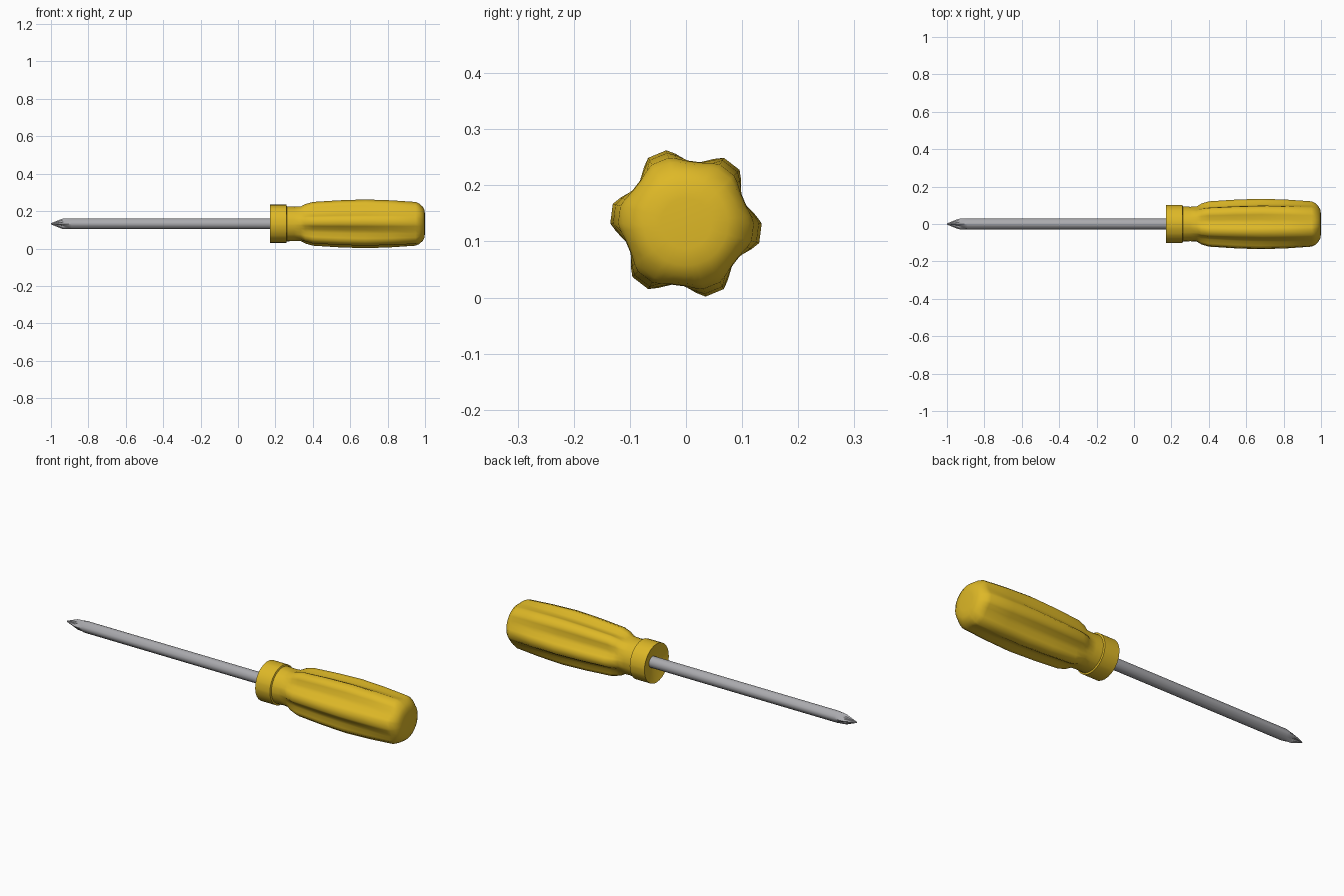
import bpy, bmesh, math

if "Cube" in bpy.data.objects:
    bpy.data.objects.remove(bpy.data.objects["Cube"])

CZ = 0.132  # height of the tool's axis


def material(name, rgb):
    m = bpy.data.materials.new(name)
    m.diffuse_color = (*rgb, 1)
    m.use_nodes = True
    m.node_tree.nodes["Principled BSDF"].inputs["Base Color"].default_value = m.diffuse_color
    return m


def loft(name, rings, mat, smooth):
    """Skin rings given as (x, [(angle_deg, radius), ...]) along the x axis."""
    bm = bmesh.new()
    rows = []
    for x, pts in rings:
        rows.append([bm.verts.new((x, r * math.cos(math.radians(a)),
                                   CZ + r * math.sin(math.radians(a)))) for a, r in pts])
    n = len(rows[0])
    for p, q in zip(rows, rows[1:]):
        for i in range(n):
            j = (i + 1) % n
            bm.faces.new((p[i], p[j], q[j], q[i]))
    bm.faces.new(rows[0])
    bm.faces.new(rows[-1])
    bmesh.ops.recalc_face_normals(bm, faces=bm.faces)
    me = bpy.data.meshes.new(name)
    bm.to_mesh(me)
    bm.free()
    me.materials.append(mat)
    ob = bpy.data.objects.new(name, me)
    bpy.context.collection.objects.link(ob)
    bpy.ops.object.select_all(action='DESELECT')
    ob.select_set(True)
    bpy.context.view_layer.objects.active = ob
    bpy.ops.object.shade_smooth_by_angle(angle=math.radians(smooth))
    return ob


yellow = material("yellow_plastic", (0.73, 0.48, 0.02))
steel = material("grey_steel", (0.40, 0.40, 0.42))


# Handle: six ridges, each with a flat crest and rounded valleys
def handle_ring(crest, valley):
    mid = valley + 0.6 * (crest - valley)
    pattern = [(-24.5, valley), (-14, mid), (-7.5, crest),
               (7.5, crest), (14, mid), (24.5, valley)]
    return [(-7.5 + 60 * k + a, r) for k in range(6) for a, r in pattern]


profile = [  # x, crest radius, valley radius
    (0.200, 0.020, 0.020),   # cupped front of the collar
    (0.172, 0.102, 0.102),
    (0.258, 0.102, 0.102),   # collar step
    (0.261, 0.094, 0.094),
    (0.300, 0.092, 0.092),   # neck
    (0.335, 0.094, 0.092),
    (0.360, 0.109, 0.093),
    (0.400, 0.121, 0.097),   # grip
    (0.540, 0.130, 0.106),
    (0.680, 0.135, 0.111),
    (0.820, 0.130, 0.112),
    (0.950, 0.121, 0.111),
    (0.968, 0.112, 0.107),   # rounded butt
    (0.986, 0.094, 0.094),
    (0.997, 0.075, 0.075),
    (1.000, 0.045, 0.045),
]
loft("handle", [(x, handle_ring(c, v)) for x, c, v in profile], yellow, 45)


# Shaft with a cross-shaped tip: grooves lie between four fins
def shaft_ring(r, groove):
    ring = []
    for i in range(16):
        k = i % 4  # 0 = fin centre, 2 = groove centre
        ring.append((i * 22.5, r if k == 0 else (groove if k == 2 else r + 0.45 * (groove - r))))
    return ring


shaft = [  # x, fin radius, groove radius
    (-1.000, 0.003, 0.002),
    (-0.940, 0.027, 0.012),
    (-0.925, 0.029, 0.017),
    (-0.890, 0.029, 0.029),
    (0.220, 0.029, 0.029),
]
loft("shaft", [(x, shaft_ring(r, g)) for x, r, g in shaft], steel, 30)
